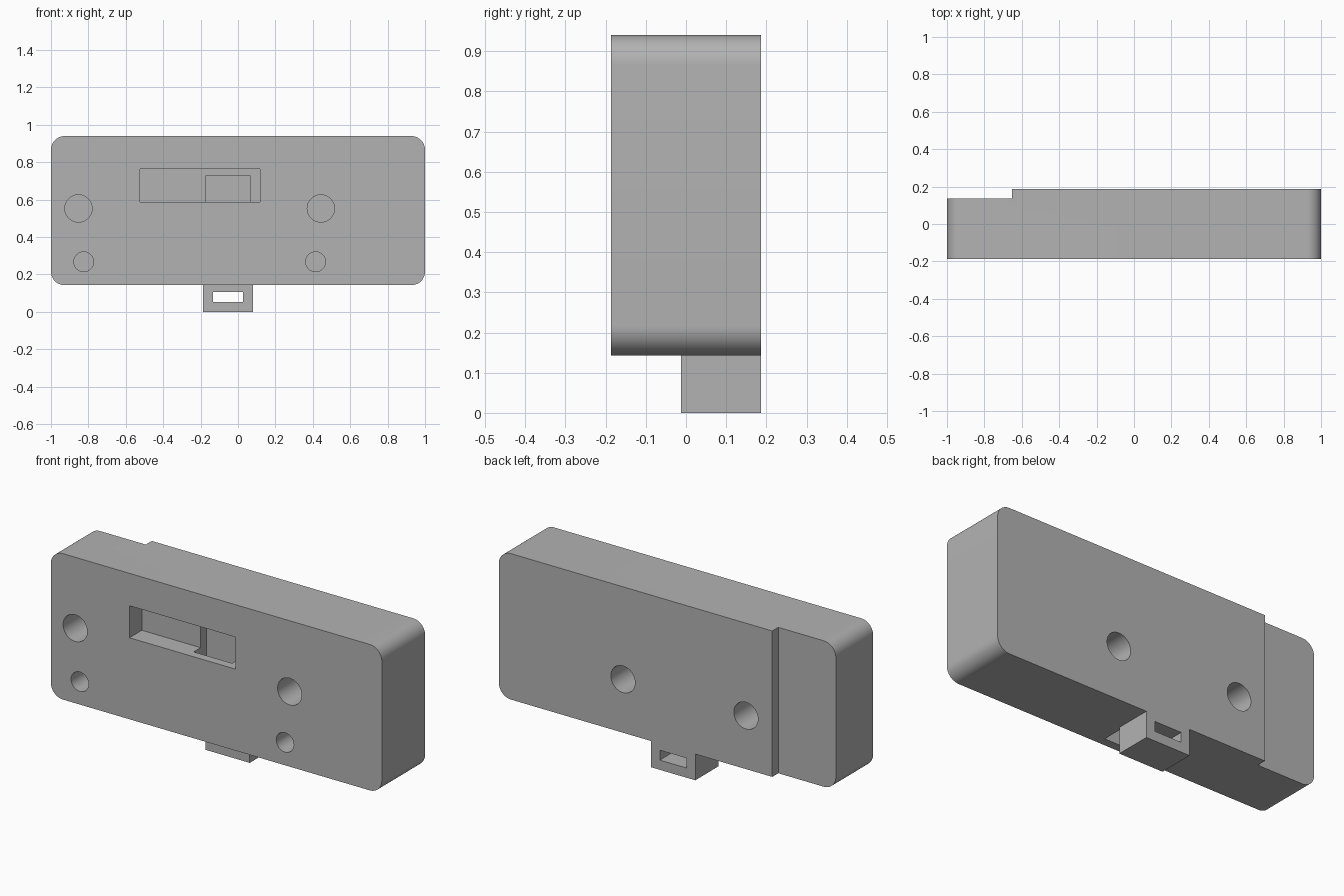
import bpy, bmesh, math
from mathutils import Matrix, Vector

cube = bpy.data.objects.get("Cube")
if cube:
    bpy.data.objects.remove(cube, do_unlink=True)

grey = bpy.data.materials.new("plain_grey")
grey.use_nodes = True
COLOR = (0.45, 0.45, 0.45, 1)
grey.diffuse_color = COLOR
grey.node_tree.nodes["Principled BSDF"].inputs["Base Color"].default_value = COLOR

FRONT, BACK = -0.187, 0.187
BOTTOM, TOP = 0.143, 0.94


def finish(bm, name):
    bmesh.ops.recalc_face_normals(bm, faces=bm.faces)
    mesh = bpy.data.meshes.new(name)
    bm.to_mesh(mesh)
    bm.free()
    mesh.materials.append(grey)
    obj = bpy.data.objects.new(name, mesh)
    bpy.context.collection.objects.link(obj)
    return obj


def box(name, xs, ys, zs):
    bm = bmesh.new()
    bmesh.ops.create_cube(bm, size=1)
    for v in bm.verts:
        v.co = Vector([(r[0] + r[1]) / 2 + c * (r[1] - r[0])
                       for c, r in zip(v.co, (xs, ys, zs))])
    return finish(bm, name)


def cylinder(name, x, z, radius, y0, y1):
    bm = bmesh.new()
    place = Matrix.Translation((x, (y0 + y1) / 2, z)) @ Matrix.Rotation(math.pi / 2, 4, 'X')
    bmesh.ops.create_cone(bm, cap_ends=True, segments=48, radius1=radius,
                          radius2=radius, depth=y1 - y0, matrix=place)
    return finish(bm, name)


def select(obj):
    bpy.ops.object.select_all(action='DESELECT')
    obj.select_set(True)
    bpy.context.view_layer.objects.active = obj


def cut(obj, cutter):
    cutter.hide_render = True
    mod = obj.modifiers.new("cut", 'BOOLEAN')
    mod.operation, mod.solver, mod.object = 'DIFFERENCE', 'EXACT', cutter
    select(obj)
    bpy.ops.object.modifier_apply(modifier=mod.name)
    bpy.data.objects.remove(cutter, do_unlink=True)


# Case body: block with its four front-to-back edges rounded
body = box("case_body", (-1, 1), (FRONT, BACK), (BOTTOM, TOP))
bm = bmesh.new()
bm.from_mesh(body.data)
depth_edges = [e for e in bm.edges
               if abs(e.verts[0].co.y - e.verts[1].co.y) > 0.1]
bmesh.ops.bevel(bm, geom=depth_edges, offset=0.073, segments=12,
                profile=0.5, affect='EDGES')
bm.to_mesh(body.data)
bm.free()

# Lowered strip on the back at the right end
cut(body, box("step_cutter", (-1.1, -0.652), (0.135, 0.3), (0, 1.1)))

# Front window, and the upright channel that runs down behind it
cut(body, box("window_cutter", (-0.525, 0.117), (-0.3, -0.08), (0.588, 0.763)))
cut(body, box("channel_cutter", (-0.17, 0.063), (-0.14, -0.03), (0.1, 0.73)))

# Blind holes: large and small on the front, large on the back
for x, z, r in ((-0.853, 0.553, 0.073), (0.443, 0.553, 0.073),
                (-0.825, 0.268, 0.053), (0.415, 0.268, 0.053)):
    cut(body, cylinder("front_hole_cutter", x, z, r, -0.3, 0.06))
for x in (-0.493, 0.25):
    cut(body, cylinder("back_hole_cutter", x, 0.435, 0.073, -0.06, 0.3))

# Slotted tab under the body
tab = box("slotted_tab", (-0.187, 0.08), (-0.013, BACK), (0, BOTTOM))
cut(tab, box("slot_cutter", (-0.135, 0.027), (-0.1, 0.3), (0.053, 0.107)))

select(body)
bpy.ops.object.shade_smooth_by_angle(angle=math.radians(30))
